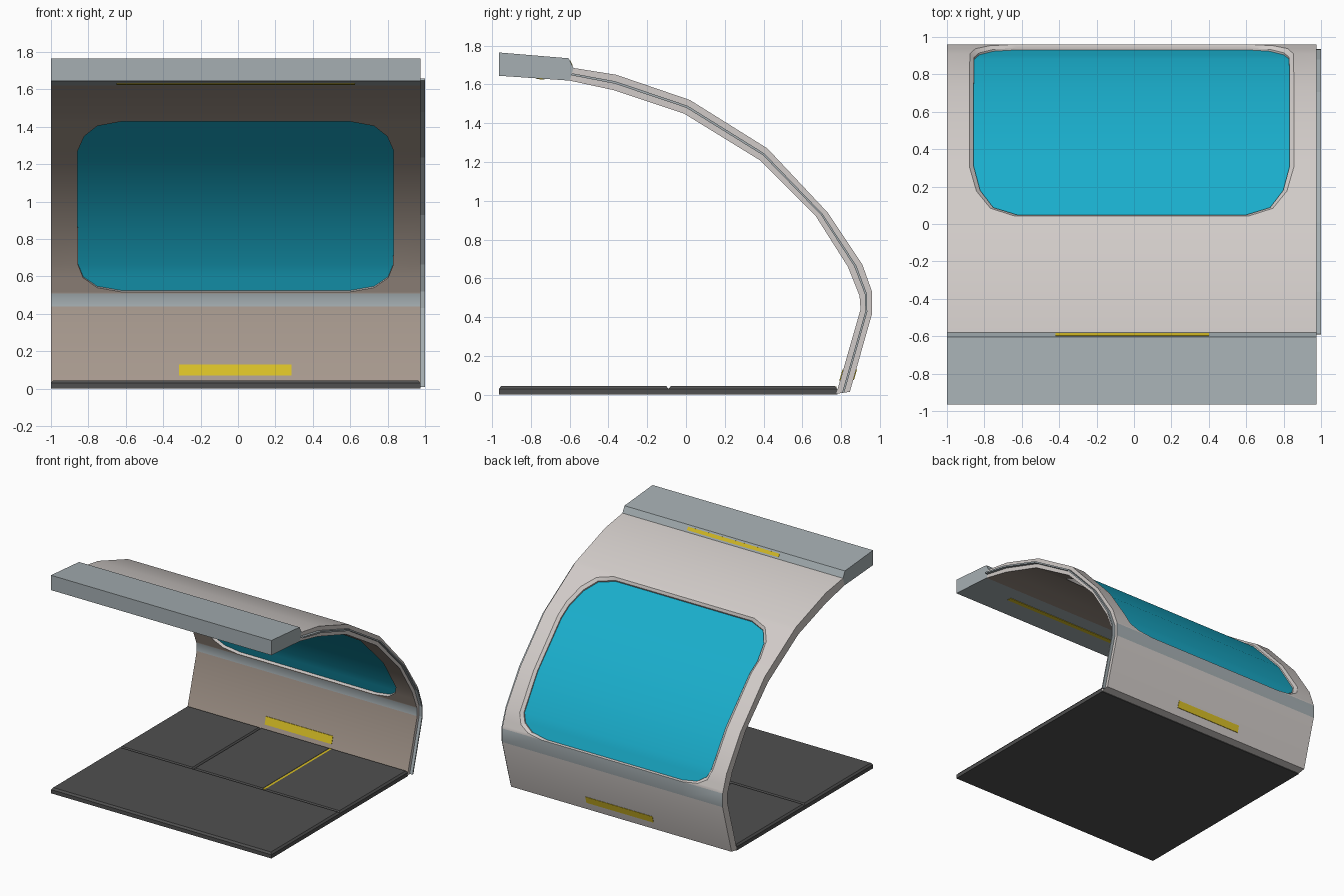
import bpy, math

if "Cube" in bpy.data.objects:
    bpy.data.objects.remove(bpy.data.objects["Cube"])

X0, X1, CX = -1.0, 0.975, -0.0125


def mat(name, r, g, b):
    m = bpy.data.materials.new(name)
    m.diffuse_color = (r, g, b, 1)
    m.use_nodes = True
    m.node_tree.nodes["Principled BSDF"].inputs["Base Color"].default_value = m.diffuse_color
    return m


SHELL = mat("shell_white", 0.64, 0.60, 0.58)
LINER = mat("liner_beige", 0.40, 0.33, 0.28)
STEEL = mat("blue_grey", 0.38, 0.43, 0.45)
GLASS = mat("teal_glass", 0.01, 0.42, 0.60)
DARK = mat("floor_dark", 0.08, 0.08, 0.08)
YELLOW = mat("yellow_light", 0.70, 0.53, 0.02)


def build(name, verts, faces, mats, ids=None, smooth=False):
    me = bpy.data.meshes.new(name)
    me.from_pydata(verts, [], faces)
    for m in mats:
        me.materials.append(m)
    if ids:
        me.polygons.foreach_set("material_index", ids)
    if smooth:
        me.shade_smooth()
        me.set_sharp_from_angle(angle=math.radians(30))
    ob = bpy.data.objects.new(name, me)
    bpy.context.collection.objects.link(ob)
    return ob


def extrude_x(name, prof, xa, xb, m):
    """Solid made by sweeping a closed (y, z) profile along x."""
    n = len(prof)
    v = [(x, y, z) for x in (xa, xb) for y, z in prof]
    f = [(i, (i + 1) % n, n + (i + 1) % n, n + i) for i in range(n)]
    f += [tuple(range(n))[::-1], tuple(range(n, 2 * n))]
    return build(name, v, f, [m])


def frustum(name, xa, xb, ya, yb, za, zb, c, m):
    """Box whose top is inset by c."""
    v = [(x, y, z) for z, k in ((za, 0), (zb, c)) for x, y in
         ((xa + k, ya + k), (xb - k, ya + k), (xb - k, yb - k), (xa + k, yb - k))]
    f = [(3, 2, 1, 0), (4, 5, 6, 7)] + [(i, (i + 1) % 4, 4 + (i + 1) % 4, 4 + i) for i in range(4)]
    return build(name, v, f, [m])


# Wall section: inner and outer lines from floor to roof beam
INNER = [(.775, .005), (.90, .44), (.895, .51), (.835, .66), (.67, .92),
         (.38, 1.21), (-.01, 1.45), (-.37, 1.57), (-.60, 1.62)]
OUTER = [(.845, .015), (.96, .42), (.96, .53), (.91, .67), (.73, .94),
         (.42, 1.27), (.02, 1.52), (-.36, 1.65), (-.58, 1.685)]


def pt(x, t, d):
    """Point at x, profile position t, depth d (0 inside, 1 outside)."""
    i = min(int(t), 7)
    u = t - i
    a, b = [[p[k] + (q[k] - p[k]) * d for k in (0, 1)] for p, q in
            ((INNER[i], OUTER[i]), (INNER[i + 1], OUTER[i + 1]))]
    return (x, a[0] + (b[0] - a[0]) * u, a[1] + (b[1] - a[1]) * u)


# Window outline as (t, half width), inside and with the wider outer rim
HOLE_IN = [(2.05, .61), (2.2, .74), (2.55, .815), (3, .842), (4, .845), (5, .845),
           (5.25, .845), (5.58, .81), (5.81, .74), (5.91, .61)]
HOLE_OUT = [(2, .63), (2.14, .76), (2.45, .835), (3, .865), (4, .868), (5, .868),
            (5.28, .868), (5.61, .83), (5.84, .755), (5.94, .63)]

V, F, M = [], [], []


def face(pts, m):
    F.append(tuple(range(len(V), len(V) + len(pts))))
    V.extend(pts)
    M.append(m)


def loop(hole):
    return [(CX + w, t) for t, w in hole] + [(CX - w, t) for t, w in reversed(hole)]


# Inner and outer skins with the window left open
for hole, d, m in ((HOLE_IN, 0, 1), (HOLE_OUT, 1, 0)):
    lo, hi = hole[0][0], hole[-1][0]
    rows = [(t, hole[0][1]) for t in range(9) if t < lo] + hole + \
           [(t, hole[0][1]) for t in range(9) if t > hi]
    for (ta, wa), (tb, wb) in zip(rows, rows[1:]):
        xa, xb = (X0, CX - wa, CX + wa, X1), (X0, CX - wb, CX + wb, X1)
        for k in range(3):
            if k == 1 and lo <= ta < hi:
                continue
            q = [pt(xa[k], ta, d), pt(xa[k + 1], ta, d), pt(xb[k + 1], tb, d), pt(xb[k], tb, d)]
            face(q if d == 0 else q[::-1], 2 if ta == 1 else m)

# Window reveal and bevelled rim
rings = [[pt(x, t, d) for x, t in loop(h)] for h, d in ((HOLE_IN, 0), (HOLE_IN, .75), (HOLE_OUT, 1))]
for a, b in zip(rings, rings[1:]):
    for i in range(len(a)):
        j = (i + 1) % len(a)
        face([a[i], a[j], b[j], b[i]], 0)

# Wall ends, top and bottom edges
for t in range(8):
    q = [(t, 0), (t + 1, 0), (t + 1, 1), (t, 1)]
    face([pt(X0, *p) for p in q], 0)
    face([pt(X1, *p) for p in reversed(q)], 0)
for t in (0, 8):
    q = [pt(X0, t, 0), pt(X0, t, 1), pt(X1, t, 1), pt(X1, t, 0)]
    face(q if t == 0 else q[::-1], 0)

wall = build("curved_wall", V, F, [SHELL, LINER, STEEL], M)
import bmesh
bm = bmesh.new()
bm.from_mesh(wall.data)
bmesh.ops.remove_doubles(bm, verts=bm.verts, dist=1e-4)
bm.to_mesh(wall.data)
bm.free()
wall.data.shade_smooth()
wall.data.set_sharp_from_angle(angle=math.radians(30))

# Window pane: two sheets joined at the rim
gv, gf, n = [], [], len(HOLE_IN)
for d in (.4, .6):
    for t, w in HOLE_IN:
        gv += [pt(CX - w, t, d), pt(CX + w, t, d)]
for i in range(n - 1):
    a, b = 2 * i, 2 * i + 2 * n
    gf += [(a, a + 1, a + 3, a + 2), (b + 2, b + 3, b + 1, b)]
build("window_glass", gv, gf, [GLASS], smooth=True)

# Joining tongue along the right end of the wall
tongue = [pt(0, t, .42)[1:] for t in range(9)] + [pt(0, t, .58)[1:] for t in range(8, -1, -1)]
extrude_x("joining_tongue", tongue, X1, 1.0, STEEL)

# Roof beam with its light strips
extrude_x("roof_beam", [(-.965, 1.645), (-.60, 1.62), (-.58, 1.685), (-.605, 1.735), (-.965, 1.765)],
          X0, X1, STEEL)
extrude_x("beam_top_light", [(-.600, 1.721), (-.588, 1.697), (-.584, 1.699), (-.596, 1.723)],
          -.42, .40, YELLOW)
extrude_x("beam_under_light", [(-.77, 1.634), (-.77, 1.628), (-.73, 1.625), (-.73, 1.631)],
          -.65, .625, YELLOW)

# Low wall lights inside and outside
for name, da, db in (("inner_wall_light", -.06, .02), ("outer_wall_light", .98, 1.06)):
    extrude_x(name, [pt(0, t, d)[1:] for t, d in ((.15, da), (.285, da), (.285, db), (.15, db))],
              -.315, .285, YELLOW)

# Floor: base slab and four chamfered panels
frustum("floor_base", X0, X1, -.965, .78, 0, .03, 0, DARK)
frustum("front_floor_panel", X0, X1, -.965, -.09, .03, .045, .012, DARK)
for i, (a, b) in enumerate(((X0, -.34), (-.34, .29), (.29, X1))):
    frustum(f"rear_floor_panel_{i + 1}", a, b, -.09, .78, .03, .045, .012, DARK)
frustum("floor_light_strip", .278, .302, -.08, .775, .031, .043, 0, YELLOW)
